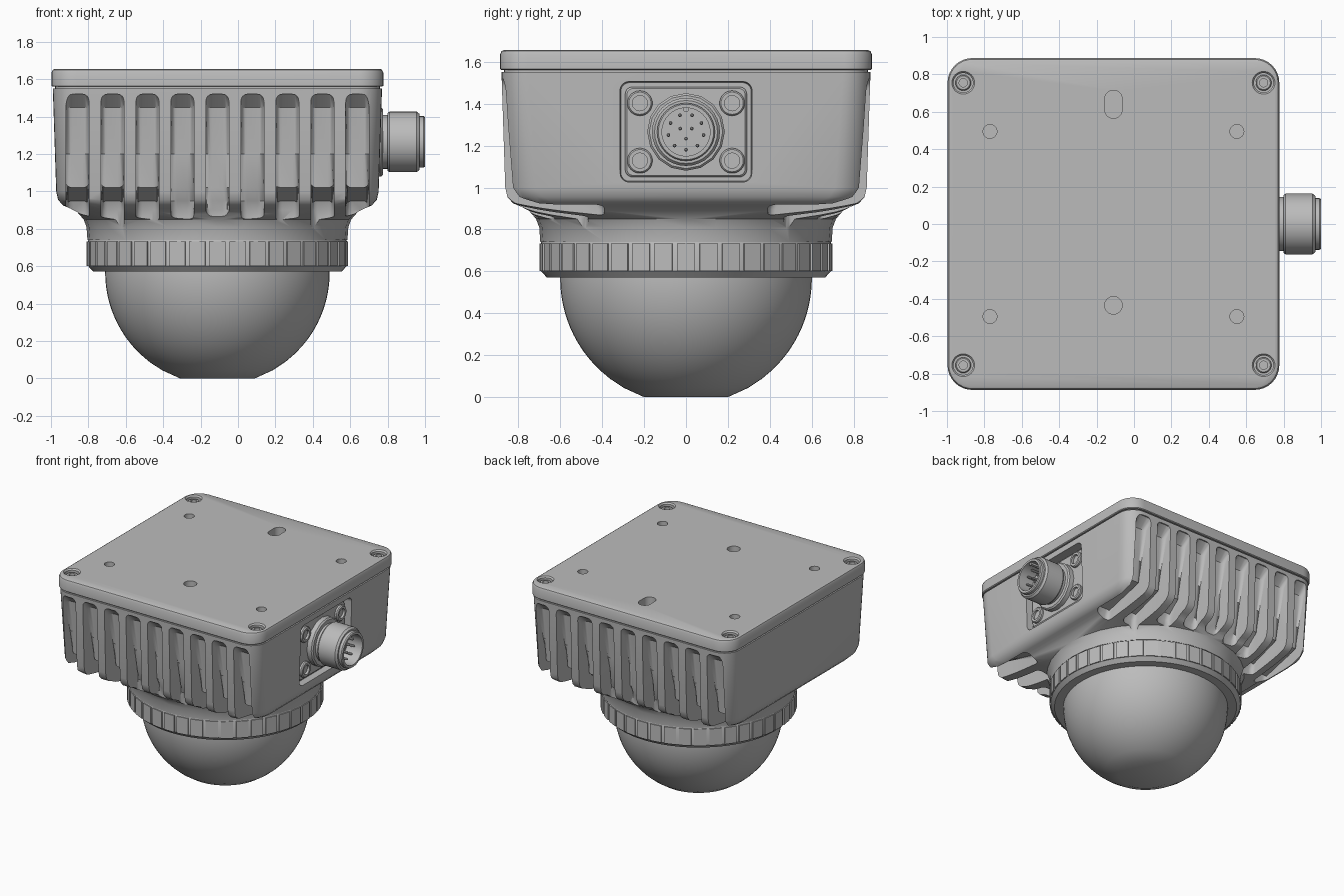
import bpy, bmesh
from math import pi, cos, sin, sqrt
from mathutils import Matrix, Vector

if "Cube" in bpy.data.objects:
    bpy.data.objects.remove(bpy.data.objects["Cube"])

CX = -0.11          # housing centre line
PORT_Z = 1.265      # connector centre height

grey = bpy.data.materials.new("cast grey")
grey.use_nodes = True
colour = (0.5, 0.5, 0.5, 1)
grey.diffuse_color = colour
grey.node_tree.nodes["Principled BSDF"].inputs["Base Color"].default_value = colour


def add_object(name, bm):
    bmesh.ops.recalc_face_normals(bm, faces=bm.faces)
    mesh = bpy.data.meshes.new(name)
    bm.to_mesh(mesh)
    bm.free()
    mesh.materials.append(grey)
    obj = bpy.data.objects.new(name, mesh)
    bpy.context.collection.objects.link(obj)
    return obj


def rounded(a, b, r, n):
    """Rounded rectangle outline; a circle when a == b == r."""
    pts = []
    for k, (sa, sb) in enumerate(((1, 1), (-1, 1), (-1, -1), (1, -1))):
        for i in range(n + 1):
            t = (k + i / n) * pi / 2
            pts.append((sa * (a - r) + r * cos(t), sb * (b - r) + r * sin(t)))
    return pts


def loft_into(bm, rows, centre, axis="Z", n=8):
    """Skin rows of (depth, half width, half height, radius) along an axis."""
    part = bmesh.new()
    rings = []
    for d, a, b, r in rows:
        ring = []
        for u, v in rounded(a, b, r, n):
            u, v = u + centre[0], v + centre[1]
            ring.append(part.verts.new((u, v, d) if axis == "Z" else (d, u, v)))
        rings.append(ring)
    for lo, hi in zip(rings, rings[1:]):
        for i in range(len(lo)):
            j = (i + 1) % len(lo)
            part.faces.new((lo[i], lo[j], hi[j], hi[i]))
    part.faces.new(rings[0])
    part.faces.new(rings[-1])
    bmesh.ops.remove_doubles(part, verts=part.verts, dist=1e-5)
    bmesh.ops.recalc_face_normals(part, faces=part.faces)
    mesh = bpy.data.meshes.new("part")
    part.to_mesh(mesh)
    part.free()
    bm.from_mesh(mesh)
    bpy.data.meshes.remove(mesh)


def loft(name, rows, centre, axis="Z", n=8):
    bm = bmesh.new()
    loft_into(bm, rows, centre, axis, n)
    return add_object(name, bm)


def circles(*pairs):
    return [(d, r, r, r) for d, r in pairs]


def cut(obj, cutter):
    mod = obj.modifiers.new("cut", "BOOLEAN")
    mod.operation, mod.solver, mod.object = "DIFFERENCE", "EXACT", cutter
    graph = bpy.context.evaluated_depsgraph_get()
    mesh = bpy.data.meshes.new_from_object(obj.evaluated_get(graph))
    obj.modifiers.clear()
    obj.data = mesh
    bpy.data.objects.remove(cutter)


# Housing: square at the top, blending into a round neck
housing = loft("housing", [(z, h, h, r) for z, h, r in (
    (1.55, .88, .13), (1.0, .862, .15), (.955, .852, .17), (.925, .825, .2),
    (.908, .785, .26), (.89, .75, .34), (.85, .715, .7), (.81, .70, .70),
    (.74, .695, .695))], (CX, 0))

# Cooling slots front and back, wrapping under the bottom edge
bm = bmesh.new()
for i in range(-4, 5):
    dx = i * .187
    end = max(.39, sqrt(max(0, .73 ** 2 - dx ** 2)))
    profile = [(1.05, 1.52), (.87, 1.52), (.80, 1.45), (.77, 1.2), (.76, 1.02),
               (end + .02, .95), (end, .9), (end, .7), (1.05, .7)]
    for side in (-1, 1):
        caps = [[bm.verts.new((CX + dx + w, side * y, z)) for y, z in profile]
                for w in (-.062, .062)]
        faces = [bm.faces.new(c) for c in caps]
        for k in range(len(profile)):
            j = (k + 1) % len(profile)
            bm.faces.new((caps[0][k], caps[0][j], caps[1][j], caps[1][k]))
        bmesh.ops.bevel(bm, geom=[e for f in faces for e in f.edges],
                        offset=.035, segments=4, profile=.5, affect="EDGES")
cut(housing, add_object("slot_cutter", bm))

# Recess for the connector plate
cut(housing, loft("recess_cutter", [(.70, .31, .235, .04), (.9, .325, .25, .05)],
                  (0, PORT_Z), "X"))

# Seal line and lid
loft("lid_seal", [(1.54, .868, .868, .12), (1.57, .868, .868, .12)], (CX, 0))
lid = loft("lid", [(z, h, h, h - .755) for z, h in (
    (1.56, .88), (1.565, .887), (1.635, .887), (1.65, .88), (1.656, .868))], (CX, 0))
bm = bmesh.new()
corners = [(CX + sx * .803, sy * .755) for sx in (-1, 1) for sy in (-1, 1)]
for c in corners:
    loft_into(bm, circles((1.6, .052), (1.645, .052), (1.67, .072)), c)
for sx in (-1, 1):
    for sy in (-1, 1):
        loft_into(bm, circles((1.59, .037), (1.7, .037)), (CX + sx * .66, sy * .495))
loft_into(bm, circles((1.59, .047), (1.7, .047)), (CX, -.435))
loft_into(bm, [(z, .047, .075, .047) for z in (1.59, 1.7)], (CX, .64))
cut(lid, add_object("hole_cutter", bm))
for i, c in enumerate(corners):
    loft(f"lid_screw_{i + 1}", circles((1.595, .042), (1.63, .042), (1.636, .036),
                                       (1.636, .022), (1.612, .022)), c)

# Connector plate, its screws and the threaded plug
loft("connector_plate", [(.69, .29, .215, .035), (.72, .29, .215, .035),
                         (.728, .282, .207, .03)], (0, PORT_Z), "X")
for sy in (-1, 1):
    for sz in (-1, 1):
        loft(f"plate_screw_{'back' if sy > 0 else 'front'}_{'top' if sz > 0 else 'low'}",
             circles((.70, .06), (.742, .06), (.75, .053), (.75, .036), (.732, .036)),
             (sy * .22, PORT_Z + sz * .137), "X")
loft("connector_nut", circles((.71, .185), (.765, .185), (.775, .175)), (0, PORT_Z), "X", 4)
loft("connector_shell", circles(
    (.72, .145), (.80, .145), (.80, .155), (.81, .162), (.955, .162), (.97, .15),
    (.97, .138), (.992, .138), (1.0, .132), (1.0, .115), (.87, .115)),
    (0, PORT_Z), "X")
bm = bmesh.new()
for count, radius in ((9, .085), (3, .032)):
    for i in range(count):
        t = 2 * pi * (i + .5) / count + pi / 2
        loft_into(bm, circles((.86, .009), (.945, .009), (.953, .004)),
                  (radius * cos(t), PORT_Z + radius * sin(t)), "X", 2)
add_object("connector_pins", bm)
loft("connector_key", [(x, .012, .012, .004) for x in (.86, .985)],
     (0, PORT_Z + .11), "X", 2)

# Clamp ring with flat grip pads
loft("clamp_ring", circles((.745, .66), (.745, .688), (.735, .692), (.602, .692),
                           (.572, .665), (.572, .60), (.60, .59)), (CX, 0), n=16)
bm = bmesh.new()
PADS = 40
for i in range(PADS):
    place = (Matrix.Translation((CX, 0, .667)) @ Matrix.Rotation(2 * pi * i / PADS, 4, "Z")
             @ Matrix.Translation((.684, 0, 0)) @ Matrix.Diagonal((.03, .088, .13, 1)))
    bmesh.ops.create_cube(bm, size=1, matrix=place)
add_object("grip_pads", bm)

# Dome with a flattened tip
R, MID = .60, .566
steps = 20
low = sqrt(R * R - MID * MID)
dome = [(.62, R)]
for i in range(steps + 1):
    z = MID * cos(pi / 2 * i / steps) if i < steps else 0
    dome.append((z, sqrt(R * R - (MID - z) ** 2)))
dome[-1] = (0, low)
loft("dome", circles(*dome), (CX, 0), n=16)

# Smooth curved surfaces, keep hard edges
bpy.ops.object.select_all(action="DESELECT")
for obj in bpy.context.scene.objects:
    if obj.type == "MESH" and obj.data.materials and obj.data.materials[0] == grey:
        obj.select_set(True)
        bpy.context.view_layer.objects.active = obj
bpy.ops.object.shade_smooth_by_angle(angle=.6)
